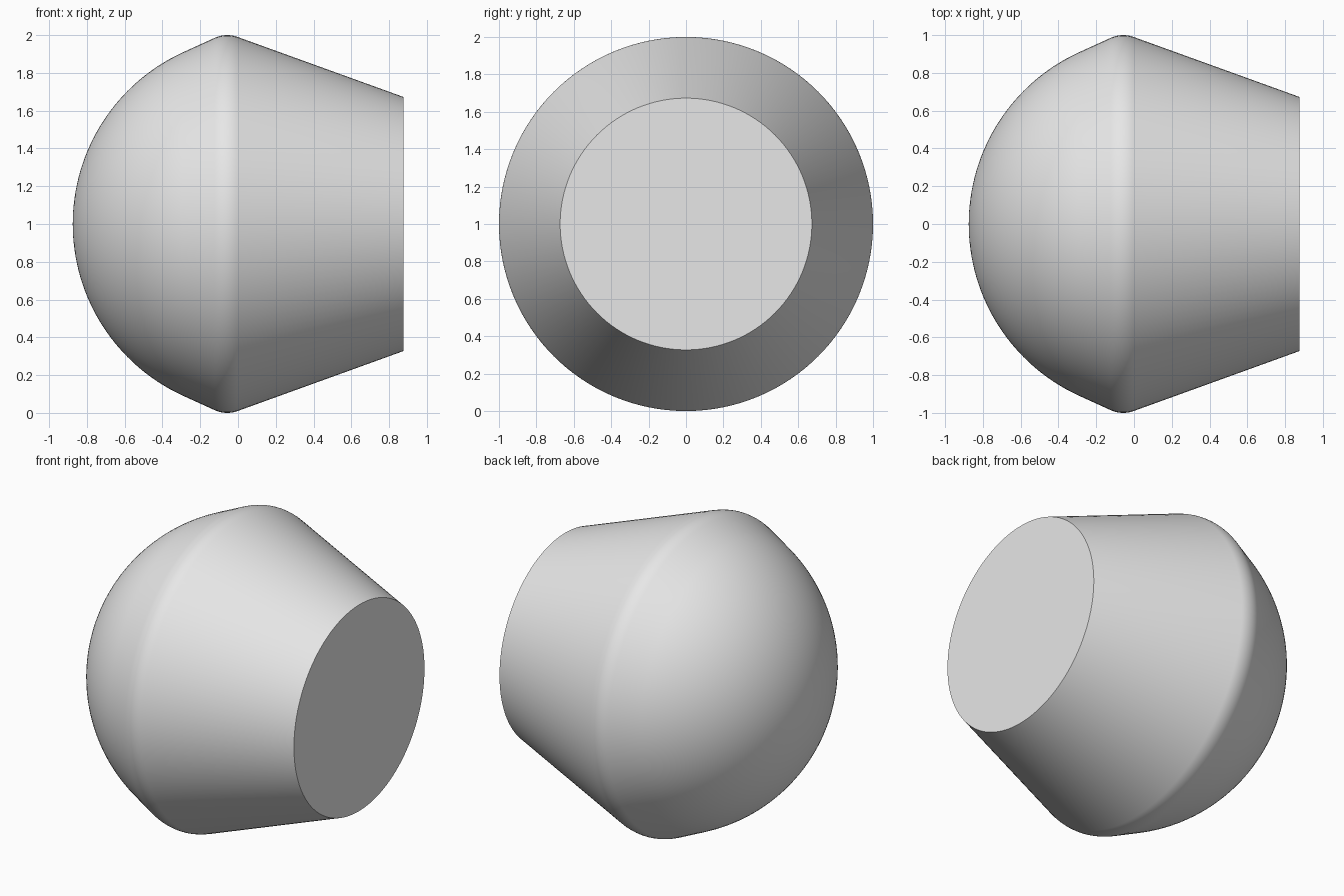
import bpy
import bmesh
from math import sin, cos, pi, radians
from mathutils import Matrix, Vector

cube = bpy.data.objects.get("Cube")
if cube:
    bpy.data.objects.remove(cube, do_unlink=True)

grey = bpy.data.materials.new("light grey")
grey.use_nodes = True
grey.diffuse_color = (0.8, 0.8, 0.8, 1)
grey.node_tree.nodes["Principled BSDF"].inputs["Base Color"].default_value = (0.8, 0.8, 0.8, 1)


def arc(centre_x, centre_r, radius, start, end, steps):
    """Points (x, r) on an arc; angles in degrees, measured from straight up towards +x."""
    angles = [radians(start + (end - start) * i / steps) for i in range(steps + 1)]
    return [(centre_x + radius * sin(a), centre_r + radius * cos(a)) for a in angles]


# Half profile: round dome, tangent flank, rounded shoulder, cone, flat end
profile = arc(0.125, 0, 1.0, -90, -25, 32)
profile += arc(-0.057, 0.84, 0.16, -25, 20, 12)
profile += [(0.875, 0.673), (0.875, 0)]

# Spin the profile round the horizontal axis
SEGMENTS = 128
bm = bmesh.new()
verts = [bm.verts.new((x, 0, r)) for x, r in profile]
edges = [bm.edges.new(pair) for pair in zip(verts, verts[1:])]
bmesh.ops.spin(bm, geom=verts + edges, cent=Vector(), axis=(1, 0, 0),
               angle=2 * pi, steps=SEGMENTS, use_merge=False)
bmesh.ops.remove_doubles(bm, verts=bm.verts, dist=0.0001)
bmesh.ops.dissolve_degenerate(bm, edges=bm.edges, dist=0.0001)
bmesh.ops.recalc_face_normals(bm, faces=bm.faces)
bmesh.ops.transform(bm, matrix=Matrix.Translation((0, 0, 1)), verts=bm.verts)

mesh = bpy.data.meshes.new("domed_cone_body")
bm.to_mesh(mesh)
bm.free()
mesh.materials.append(grey)
body = bpy.data.objects.new("domed_cone_body", mesh)
bpy.context.collection.objects.link(body)

# Smooth shading, with a crisp rim on the flat end
bpy.ops.object.select_all(action="DESELECT")
body.select_set(True)
bpy.context.view_layer.objects.active = body
bpy.ops.object.shade_smooth_by_angle(angle=radians(30))
